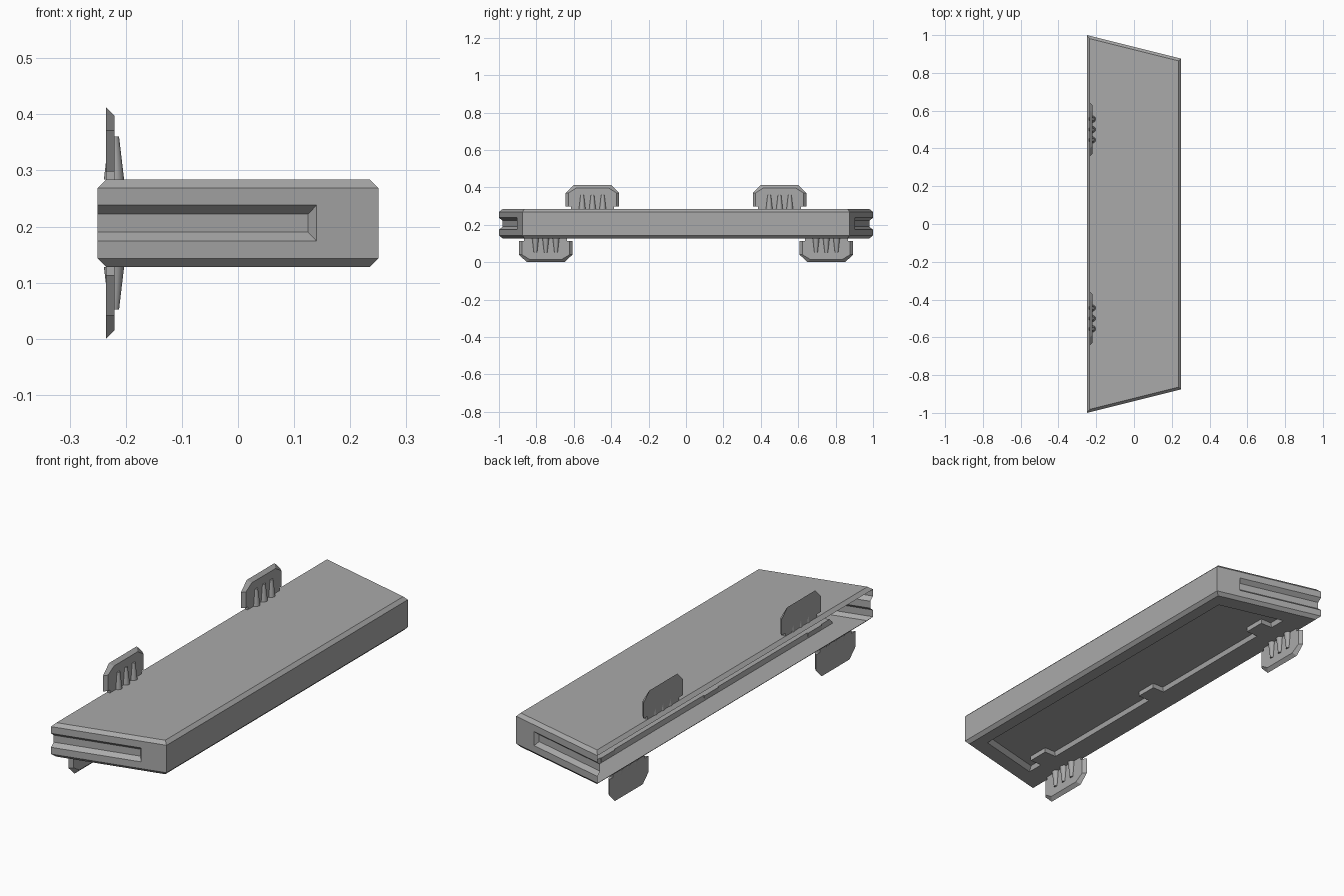
import bpy, bmesh
from mathutils import Matrix, Vector

if "Cube" in bpy.data.objects:
    bpy.data.objects.remove(bpy.data.objects["Cube"], do_unlink=True)

grey = bpy.data.materials.new("plain_grey")
grey.use_nodes = True
colour = (0.4, 0.4, 0.4, 1)
grey.diffuse_color = colour
grey.node_tree.nodes["Principled BSDF"].inputs["Base Color"].default_value = colour

MID = 0.206          # height of the middle plane
HALF = 0.078         # half thickness of the panel
BEVEL = 0.015


def finish(name, bm, smooth=False):
    bmesh.ops.remove_doubles(bm, verts=bm.verts, dist=0.0001)
    bmesh.ops.recalc_face_normals(bm, faces=bm.faces)
    mesh = bpy.data.meshes.new(name)
    bm.to_mesh(mesh)
    bm.free()
    mesh.materials.append(grey)
    for p in mesh.polygons:
        p.use_smooth = smooth
    obj = bpy.data.objects.new(name, mesh)
    bpy.context.collection.objects.link(obj)
    return obj


def end_y(x):
    return 0.9375 - 0.25 * x


def face(bm, points):
    return bm.faces.new([bm.verts.new(p) for p in points])


def outline(x0, x1, margin, z):
    """Trapezoid ring, long side at x0."""
    a, b = end_y(x0) - margin, end_y(x1) - margin
    return [(x0, -a, z), (x1, -b, z), (x1, b, z), (x0, a, z)]


def bridge(bm, low, high, skip=()):
    for i in range(4):
        if i not in skip:
            j = (i + 1) % 4
            face(bm, [low[i], low[j], high[j], high[i]])


# Panel shell: open along the long side, recessed underneath
bm = bmesh.new()
top = outline(-0.235, 0.235, BEVEL, MID + HALF)
upper = outline(-0.25, 0.25, 0, MID + HALF - BEVEL)
lower = outline(-0.25, 0.25, 0, MID - HALF + BEVEL)
bottom = outline(-0.235, 0.235, BEVEL, MID - HALF)
rim = outline(-0.13, 0.18, 0.09, MID - HALF)
floor = outline(-0.125, 0.175, 0.105, MID - HALF + 0.022)
face(bm, top)
bridge(bm, upper, top)
bridge(bm, lower, upper, skip=(0, 2, 3))
bridge(bm, bottom, lower)
bridge(bm, rim, bottom)
bridge(bm, floor, rim)
face(bm, floor)

# Tapered grooves in both ends, running out at the open side
for side in (-1, 1):
    def ring(x1, h, depth):
        return [(x, side * (end_y(x) - depth), MID + z)
                for x, z in ((-0.25, h), (x1, h), (x1, -h), (-0.25, -h))]
    edge = ring(0.25, HALF - BEVEL, 0)
    mouth = ring(0.14, 0.032, 0)
    back = ring(0.125, 0.016, 0.02)
    bridge(bm, edge, mouth, skip=(3,))
    bridge(bm, mouth, back, skip=(3,))
    face(bm, back)
finish("panel_shell", bm)

# Small blocks along the recess
for i, y in enumerate((-0.75, 0, 0.75)):
    bm = bmesh.new()
    bmesh.ops.create_cube(bm, size=1, matrix=Matrix.Translation((-0.1, y, MID - HALF + 0.011))
                          @ Matrix.Diagonal((0.06, 0.1, 0.022, 1)))
    finish(f"recess_block_{i + 1}", bm)


# Clip plates with chamfered corners, above and below the panel
def clip(name, y0, up):
    def profile(x, inset):
        half = 0.143 - inset
        pts = [(0.115, HALF), (0.115, 0.092), (half, 0.092), (half, 0.165),
               (half - 0.042, 0.206 - inset)]
        pts += [(-a, b) for a, b in reversed(pts)]
        return [(x, y0 + a, MID + up * b) for a, b in pts]
    bm = bmesh.new()
    outer, inner = profile(-0.235, 0), profile(-0.22, BEVEL)
    face(bm, outer)
    face(bm, inner)
    for i in range(len(outer)):
        j = (i + 1) % len(outer)
        face(bm, [outer[i], outer[j], inner[j], inner[i]])
    plate = finish(name + "_plate", bm)

    # Three tapered ribs
    bm = bmesh.new()
    for dy in (-0.055, 0, 0.055):
        spot = Vector((-0.221, y0 + dy, MID + up * (HALF + 0.038)))
        bmesh.ops.create_cone(bm, cap_ends=True, segments=12, radius1=0.018, radius2=0.009,
                              depth=0.076, matrix=Matrix.Translation(spot)
                              @ Matrix.Diagonal((1, 1, up, 1)))
    finish(name + "_ribs", bm, True)
    bpy.context.view_layer.objects.active = bpy.data.objects[name + "_ribs"]
    bpy.ops.object.select_all(action='DESELECT')
    bpy.data.objects[name + "_ribs"].select_set(True)
    bpy.ops.object.shade_smooth_by_angle()


for label, s in (("front", -1), ("back", 1)):
    clip(label + "_upper_clip", s * 0.5, 1)
    clip(label + "_lower_clip", s * 0.75, -1)
